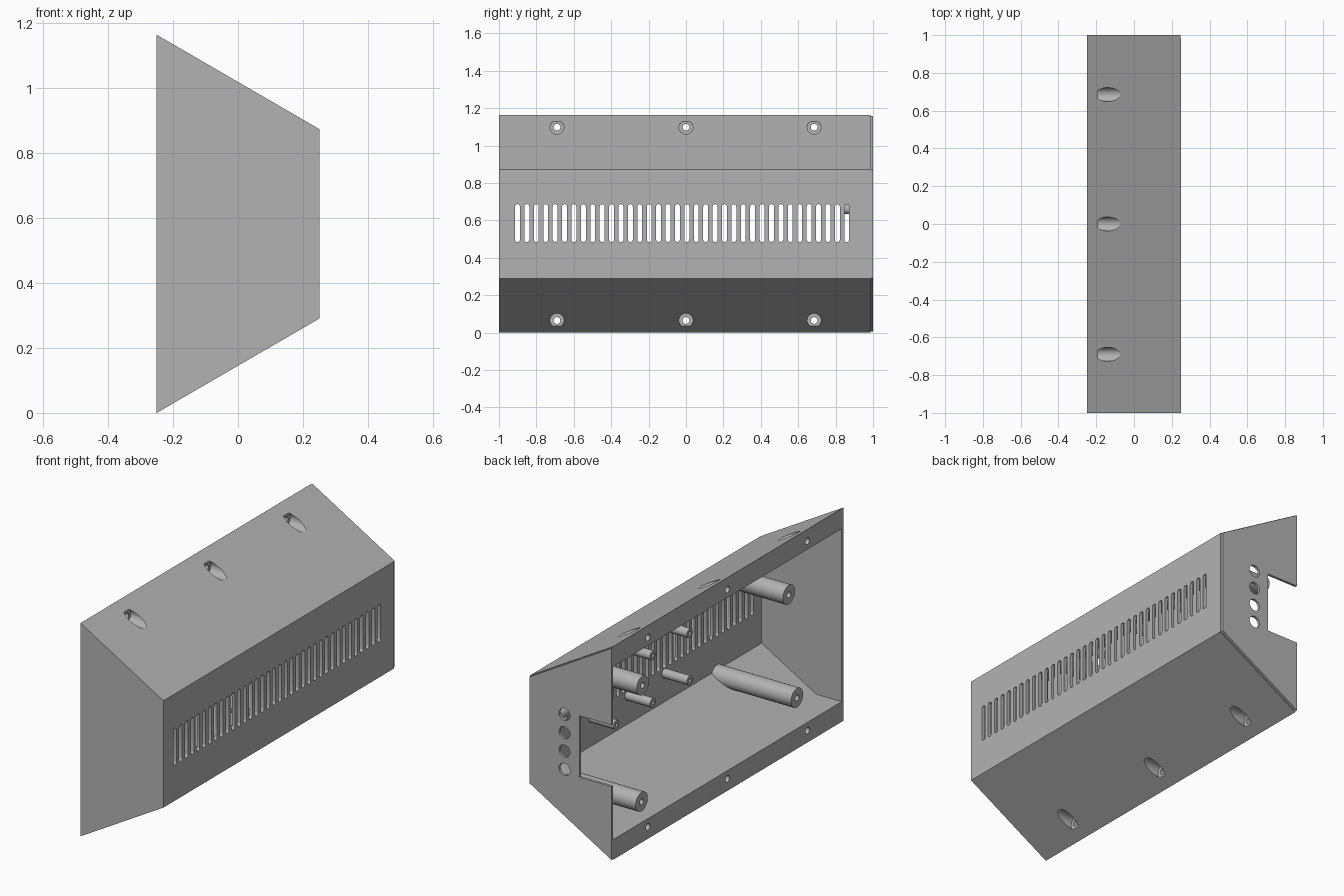
import bpy
import bmesh
from math import cos, sin, pi

if "Cube" in bpy.data.objects:
    bpy.data.objects.remove(bpy.data.objects["Cube"], do_unlink=True)

H = 1.163       # overall height
BACK = -0.25    # open side
SLOPE = 0.58

grey = bpy.data.materials.new("matt_grey")
grey.use_nodes = True
grey.diffuse_color = (0.45, 0.45, 0.45, 1)
grey.node_tree.nodes["Principled BSDF"].inputs["Base Color"].default_value = (0.45, 0.45, 0.45, 1)


def build(name, prisms):
    """One mesh from prisms (outline, axis, start, end)."""
    bm = bmesh.new()
    for outline, axis, a, b in prisms:
        place = (lambda u, v, t: (t, u, v)) if axis == "x" else (lambda u, v, t: (u, t, v))
        face = bm.faces.new([bm.verts.new(place(u, v, a)) for u, v in outline])
        grown = bmesh.ops.extrude_face_region(bm, geom=[face])
        shift = (b - a, 0, 0) if axis == "x" else (0, b - a, 0)
        moved = [g for g in grown["geom"] if isinstance(g, bmesh.types.BMVert)]
        bmesh.ops.translate(bm, verts=moved, vec=shift)
    bmesh.ops.recalc_face_normals(bm, faces=bm.faces)
    mesh = bpy.data.meshes.new(name)
    bm.to_mesh(mesh)
    bm.free()
    mesh.materials.append(grey)
    obj = bpy.data.objects.new(name, mesh)
    bpy.context.collection.objects.link(obj)
    return obj


def carve(obj, prisms, operation="DIFFERENCE"):
    """Apply a boolean with a temporary cutter."""
    cutter = build("cutter", prisms)
    cutter.hide_render = True
    mod = obj.modifiers.new("carve", "BOOLEAN")
    mod.operation, mod.solver, mod.object = operation, "EXACT", cutter
    bpy.context.view_layer.objects.active = obj
    bpy.ops.object.modifier_apply(modifier=mod.name)
    bpy.data.objects.remove(cutter, do_unlink=True)


def circle(u, v, r, n=32):
    return [(u + r * cos(2 * pi * i / n), v + r * sin(2 * pi * i / n)) for i in range(n)]


def slot(u, low, high, r, n=8):
    arc = [(r * cos(pi * i / n), r * sin(pi * i / n)) for i in range(n + 1)]
    return [(u + a, high + b) for a, b in arc] + [(u - a, low - b) for a, b in arc]


def floor(x, inset=0):
    return SLOPE * (x - BACK) + inset


def section(x0, x1, inset):
    low = [(x0, floor(x0, inset)), (x1, floor(x1, inset))]
    return low + [(x, H - z) for x, z in reversed(low)]


# Housing: sloped box with solid ledges along the open side
housing = build("housing", [(section(BACK, 0.25, 0), "y", -1, 0.986)])
ledge = 0.11
half = [(-0.4, ledge), (BACK + (ledge - 0.021) / SLOPE, ledge), (0.232, floor(0.232, 0.021))]
carve(housing, [(half + [(x, H - z) for x, z in reversed(half)], "y", -0.984, 1.2)])

# Ventilation slots
carve(housing, [(slot(-0.901 + 0.0503 * i, 0.497, 0.674, 0.013), "x", 0.2, 0.3) for i in range(36)])

# Screw holes with wide access bores through the slopes
screws = [(y, z) for y in (-0.69, 0, 0.685) for z in (0.065, H - 0.065)]
carve(housing, [(circle(y, z, 0.037), "x", -0.19, 0.1) for y, z in screws])
carve(housing, [(circle(y, z, 0.018), "x", -0.3, -0.15) for y, z in screws])

# End panel with connector notch and four cable holes
outline = section(BACK, 0.245, 0.005)
notch = [(BACK, 0.74), (-0.057, 0.74), (-0.057, 0.405), (BACK, 0.405)]
panel = build("end_panel", [(outline + notch, "y", 0.986, 1)])
carve(panel, [(circle(0.033, 0.423 + 0.1 * i, 0.033), "y", 0.9, 1.1) for i in range(4)])


def posts(name, spots, radius, bore, start, depth):
    """Hollow-ended posts running to the far wall, trimmed by the housing."""
    obj = build(name, [(circle(y, z, radius), "x", start, 0.3) for y, z in spots])
    carve(obj, [(circle(y, z, bore), "x", start - 0.1, start + depth) for y, z in spots])
    carve(obj, [(section(-0.3, 0.24, 0.01), "y", -1, 1)], "INTERSECT")
    return obj


# Mounting posts
large = posts("large_posts", [(-0.53, 0.867), (-0.6, 0.278), (0.73, 0.854), (0.739, 0.223)],
              0.052, 0.016, BACK, 0.2)
small = posts("small_posts", [(y, z) for y in (-0.147, 0.171, 0.485) for z in (0.457, 0.715)],
              0.025, 0.01, 0.08, 0.1)

# Short peg on the inside of the end panel
peg = build("panel_peg", [(circle(0.13, 0.661, 0.027), "y", 0.843, 0.99)])

bpy.ops.object.select_all(action="DESELECT")
for part in (housing, panel, large, small, peg):
    part.select_set(True)
bpy.context.view_layer.objects.active = housing
bpy.ops.object.shade_smooth_by_angle()
